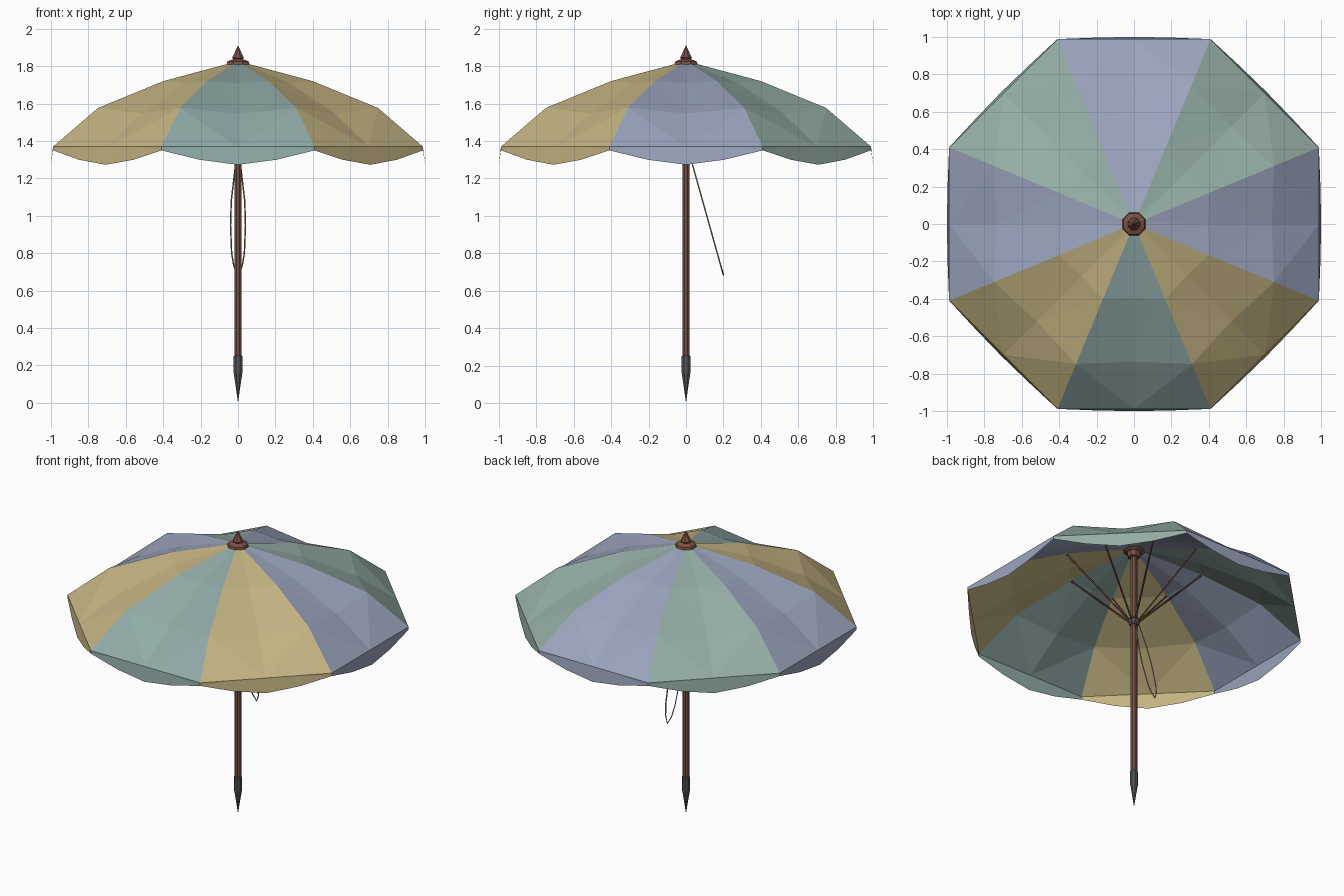
import bpy, bmesh, math
from mathutils import Vector

cube = bpy.data.objects.get("Cube")
if cube:
    bpy.data.objects.remove(cube, do_unlink=True)


def material(name, r, g, b):
    """Flat colour given as 0-255 display values, stored as linear."""
    lin = [((c / 255 + 0.055) / 1.055) ** 2.4 for c in (r, g, b)] + [1]
    m = bpy.data.materials.new(name)
    m.use_nodes = True
    m.diffuse_color = lin
    m.node_tree.nodes["Principled BSDF"].inputs["Base Color"].default_value = lin
    return m


YELLOW = material("sand yellow cloth", 196, 180, 130)
TEAL = material("teal cloth", 144, 170, 168)
GREEN = material("sage cloth", 148, 173, 165)
BLUE = material("dusty blue cloth", 154, 164, 188)
WOOD = material("brown wood", 122, 80, 66)
DARK_WOOD = material("dark wood", 92, 60, 50)
METAL = material("dark metal", 86, 86, 90)
ROPE = material("rope", 166, 158, 138)


def finish(name, bm, mats):
    mesh = bpy.data.meshes.new(name)
    bm.to_mesh(mesh)
    bm.free()
    for m in mats:
        mesh.materials.append(m)
    obj = bpy.data.objects.new(name, mesh)
    bpy.context.collection.objects.link(obj)
    return obj


def polar(radius, angle, z):
    return Vector((radius * math.cos(angle), radius * math.sin(angle), z))


def lathe(name, profile, mat, sides=8):
    """Closed faceted solid from (radius, z) points, bottom to top."""
    bm = bmesh.new()
    step = math.tau / sides
    rings = [[bm.verts.new(polar(r, (i + 0.5) * step, z)) for i in range(sides)]
             for r, z in profile]
    for low, high in zip(rings, rings[1:]):
        for i in range(sides):
            j = (i + 1) % sides
            bm.faces.new((low[i], low[j], high[j], high[i]))
    bm.faces.new(rings[0][::-1])
    bm.faces.new(rings[-1])
    bmesh.ops.remove_doubles(bm, verts=bm.verts, dist=0.0001)
    return finish(name, bm, [mat])


def tube(name, points, radius, mat, cyclic=False):
    curve = bpy.data.curves.new(name, "CURVE")
    curve.dimensions = "3D"
    curve.bevel_depth = radius
    curve.bevel_resolution = 0
    curve.use_fill_caps = True
    spline = curve.splines.new("POLY")
    spline.points.add(len(points) - 1)
    for p, co in zip(spline.points, points):
        p.co = (*co, 1)
    spline.use_cyclic_u = cyclic
    curve.materials.append(mat)
    obj = bpy.data.objects.new(name, curve)
    bpy.context.collection.objects.link(obj)
    return obj


# Canopy: eight panels that sag a little between the ribs, with a hanging flap
RINGS = [(0.03, 1.82, 0), (0.433, 1.72, 0.012), (0.81, 1.577, 0.03), (1.07, 1.37, 0)]
DROPS = [0.02, 0.07, 0.097, 0.07, 0.02]
FLARE = [0.0, 0.008, 0.012, 0.008, 0.0]
PANEL_COLOURS = [BLUE, GREEN, BLUE, GREEN, BLUE, YELLOW, TEAL, YELLOW]
CLOTHS = [YELLOW, TEAL, GREEN, BLUE]
EIGHTH = math.tau / 8

bm = bmesh.new()
for k, colour in enumerate(PANEL_COLOURS):
    a, b = (k - 0.5) * EIGHTH, (k + 0.5) * EIGHTH
    outward = polar(1, k * EIGHTH, 0)
    faces = []
    rows = []
    for r, z, sag in RINGS:
        p, q = polar(r, a, z), polar(r, b, z)
        mid = (p + q) / 2 - outward * sag * 0.4 - Vector((0, 0, sag))
        rows.append([bm.verts.new(c) for c in (p, mid, q)])
    for inner, outer in zip(rows, rows[1:]):
        for i in range(2):
            quad = (inner[i], outer[i], outer[i + 1], inner[i + 1])
            faces.append(bm.faces.new(quad))
    # flap below the rim
    p, q = polar(RINGS[-1][0], a, RINGS[-1][1]), polar(RINGS[-1][0], b, RINGS[-1][1])
    top, low = [], []
    for i, (drop, flare) in enumerate(zip(DROPS, FLARE)):
        co = p.lerp(q, i / 4)
        top.append(bm.verts.new(co))
        low.append(bm.verts.new(co + outward * flare - Vector((0, 0, drop))))
    for i in range(4):
        faces.append(bm.faces.new((top[i], low[i], low[i + 1], top[i + 1])))
    for f in faces:
        f.material_index = CLOTHS.index(colour)
bmesh.ops.remove_doubles(bm, verts=bm.verts, dist=0.0005)
bm.normal_update()
for f in bm.faces:
    if f.normal.dot(f.calc_center_median() - Vector((0, 0, 1))) < 0:
        f.normal_flip()
bmesh.ops.triangulate(bm, faces=bm.faces)
finish("canopy", bm, CLOTHS)

# Pole, ground spike and hubs
lathe("pole", [(0.021, 0.2), (0.021, 1.82)], WOOD)
lathe("ground_spike", [(0, 0), (0.012, 0.08), (0.025, 0.16), (0.025, 0.25), (0.02, 0.255)], METAL)
lathe("sliding_hub", [(0.026, 1.285), (0.034, 1.295), (0.034, 1.325), (0.026, 1.335)], METAL)
lathe("top_hub", [(0.035, 1.765), (0.042, 1.775), (0.042, 1.81)], WOOD)

# Finial on top
lathe("finial_base", [(0.05, 1.80), (0.067, 1.81), (0.062, 1.825), (0.028, 1.838)], WOOD)
lathe("finial_tip", [(0.022, 1.83), (0.034, 1.845), (0.016, 1.88), (0, 1.912)], WOOD)

# Struts from the sliding hub to the canopy seams
for k in range(8):
    angle = (k + 0.5) * EIGHTH
    tube(f"strut_{k + 1}", [polar(0.025, angle, 1.31), polar(0.43, angle, 1.712)], 0.006, DARK_WOOD)

# Pull cord loop hanging at the back
side = [(0.012, 1.29), (0.022, 1.2), (0.036, 1.08), (0.04, 0.95), (0.034, 0.8), (0.022, 0.73)]
cord = [(x, 0.03 + (1.29 - z) * 0.28, z) for x, z in side]
loop = cord + [(0, 0.2, 0.685)] + [(-x, y, z) for x, y, z in reversed(cord)]
tube("pull_cord", loop, 0.004, ROPE, cyclic=True)
